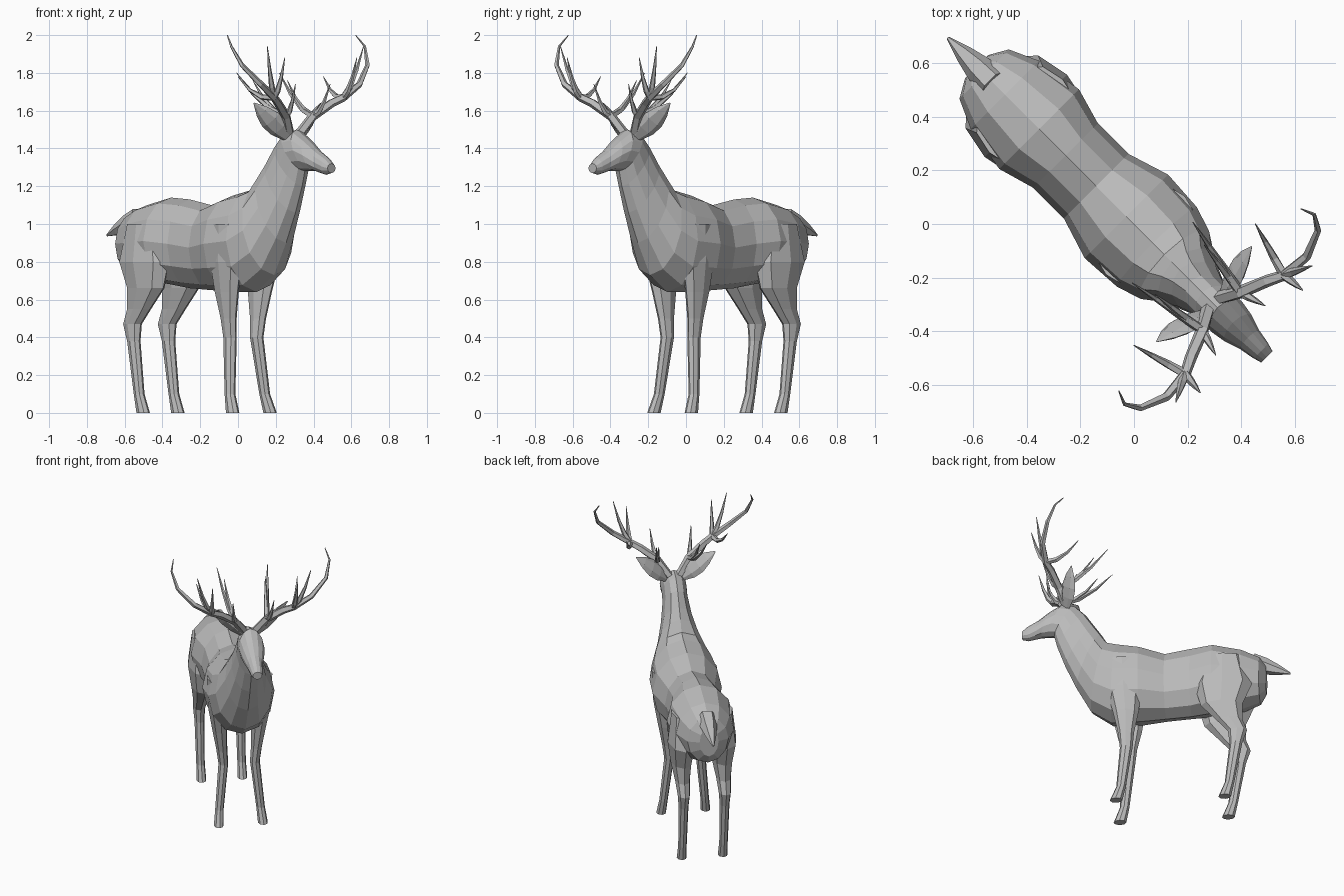
import bpy, bmesh, math
from mathutils import Vector, Matrix

old = bpy.data.objects.get("Cube")
if old:
    bpy.data.objects.remove(old)

grey = bpy.data.materials.new("plain_grey")
grey.use_nodes = True
colour = (0.5, 0.5, 0.5, 1)
grey.diffuse_color = colour
grey.node_tree.nodes["Principled BSDF"].inputs["Base Color"].default_value = colour

# Parts are laid out facing +x, then turned to the animal's heading
TURN = Matrix.Rotation(-math.pi / 4, 3, 'Z')


def loft(name, rings, sides, mirror=1):
    """Skin a row of elliptical rings, each (centre, half axis a, half axis b)."""
    bm = bmesh.new()
    loops = []
    for centre, a, b in rings:
        loop = []
        for i in range(sides):
            angle = math.tau * i / sides
            point = Vector(centre) + Vector(a) * math.cos(angle) + Vector(b) * math.sin(angle)
            point.y *= mirror
            loop.append(bm.verts.new(TURN @ point))
        loops.append(loop)
    for low, high in zip(loops, loops[1:]):
        for i in range(sides):
            j = (i + 1) % sides
            bm.faces.new((low[i], low[j], high[j], high[i]))
    bm.faces.new(loops[0])
    bm.faces.new(loops[-1])
    bmesh.ops.recalc_face_normals(bm, faces=bm.faces)
    mesh = bpy.data.meshes.new(name)
    bm.to_mesh(mesh)
    bm.free()
    mesh.materials.append(grey)
    obj = bpy.data.objects.new(name, mesh)
    bpy.context.collection.objects.link(obj)


def tube(name, points, thickness, sides, mirror=1):
    """Tube along a path that tapers to a point at its end."""
    last = len(points) - 1
    rings = []
    for i, point in enumerate(points):
        along = points[min(i + 1, last)] - points[max(i - 1, 0)]
        a = along.cross(Vector((1, 0, .3))).normalized()
        b = along.cross(a).normalized()
        radius = thickness * max(1 - (i / last) ** 2, .1)
        rings.append((point, a * radius, b * radius))
    loft(name, rings, sides, mirror)


def sagging_path(start, end, sag, steps):
    """Points from start to end, hanging below the straight line."""
    path = []
    for i in range(steps + 1):
        t = i / steps
        point = start.lerp(end, t)
        point.z -= sag * math.sin(math.pi * t)
        path.append(point)
    return path


def leg(name, profile, spread, bow, mirror):
    """Leg from rows of height, centre x and half length."""
    rings = []
    for z, x, length in profile:
        width = .015 + .4 * length
        y = spread + bow * abs(z - .4)
        rings.append(((x, y, z), (length, 0, 0), (0, width, 0)))
    loft(name, rings, 8, mirror)


# Trunk: x, top, bottom, half width
trunk = [
    (-.83, 1, .8, .06),
    (-.79, 1.05, .74, .13),
    (-.68, 1.1, .7, .18),
    (-.5, 1.14, .68, .21),
    (-.36, 1.13, .66, .17),
    (-.2, 1.1, .65, .17),
    (-.04, 1.15, .64, .22),
]
# Neck and head, in tilted rings: top x and z, bottom x and z, half width
neck_and_head = [
    (.1, 1.18, .14, .64, .21),
    (.16, 1.2, .27, .73, .18),
    (.2, 1.27, .36, .9, .13),
    (.24, 1.33, .43, 1.06, .1),
    (.3, 1.42, .48, 1.2, .08),
    (.36, 1.48, .5, 1.28, .08),
    (.44, 1.5, .54, 1.28, .08),
    (.52, 1.45, .58, 1.28, .07),
    (.6, 1.39, .62, 1.27, .05),
    (.67, 1.35, .66, 1.26, .04),
    (.7, 1.32, .7, 1.27, .03),
]
outline = [(x, top, x, bottom, width) for x, top, bottom, width in trunk] + neck_and_head
body_rings = []
for top_x, top_z, bottom_x, bottom_z, width in outline:
    top, bottom = Vector((top_x, 0, top_z)), Vector((bottom_x, 0, bottom_z))
    body_rings.append(((top + bottom) / 2, (top - bottom) / 2, (0, width, 0)))
loft("body_and_head", body_rings, 12)

# Tail
tail_path = sagging_path(Vector((-.74, 0, 1.03)), Vector((-.98, 0, .94)), 0, 3)
tube("tail", tail_path, .06, 6)

# Leg profiles: height, centre x, half length
hind_profile = [
    (1, -.57, .12),
    (.8, -.57, .18),
    (.66, -.56, .13),
    (.55, -.61, .08),
    (.47, -.66, .06),
    (.38, -.65, .04),
    (.1, -.61, .03),
    (0, -.58, .04),
]
fore_profile = [
    (1, .06, .08),
    (.8, .05, .11),
    (.64, .04, .08),
    (.5, .04, .05),
    (.4, .04, .04),
    (.1, .07, .03),
    (0, .1, .04),
]

# Antlers: the main beam, then tines as a beam point to grow from and a tip
beam = [Vector(p) for p in (
    (.42, .03, 1.47), (.46, .1, 1.57), (.5, .2, 1.64), (.53, .26, 1.67),
    (.54, .37, 1.74), (.5, .47, 1.84), (.45, .5, 1.94), (.4, .48, 2))]
tines = {
    "brow_tine": (1, (.56, .13, 1.74)),
    "back_tine": (1, (.15, .16, 1.8)),
    "back_spur": (1, (.24, .13, 1.76)),
    "middle_tine": (3, (.32, .32, 1.78)),
    "front_tine": (3, (.58, .36, 1.94)),
    "front_spur": (3, (.62, .27, 1.88)),
}

# Ears: leaf shapes, wide in one direction and thin in the other
ear_root, ear_tip = Vector((.42, .05, 1.46)), Vector((.37, .25, 1.64))
ear_wide = Vector((.7, -.35, .6)).normalized()
ear_thin = ear_wide.cross(ear_tip - ear_root).normalized()
ear_rings = []
for i in range(5):
    t = i / 4
    swell = .06 * math.sin(math.pi * (.15 + .83 * t))
    ear_rings.append((ear_root.lerp(ear_tip, t), ear_wide * swell, ear_thin * swell * .4))

for side, mirror in (("left", 1), ("right", -1)):
    leg(f"{side}_hind_leg", hind_profile, .13, 0, mirror)
    leg(f"{side}_front_leg", fore_profile, .1, .1, mirror)
    loft(f"{side}_ear", ear_rings, 6, mirror)
    tube(f"{side}_antler_beam", beam, .026, 5, mirror)
    for name, (root, tip) in tines.items():
        path = sagging_path(beam[root], Vector(tip), .04, 3)
        tube(f"{side}_{name}", path, .018, 5, mirror)
